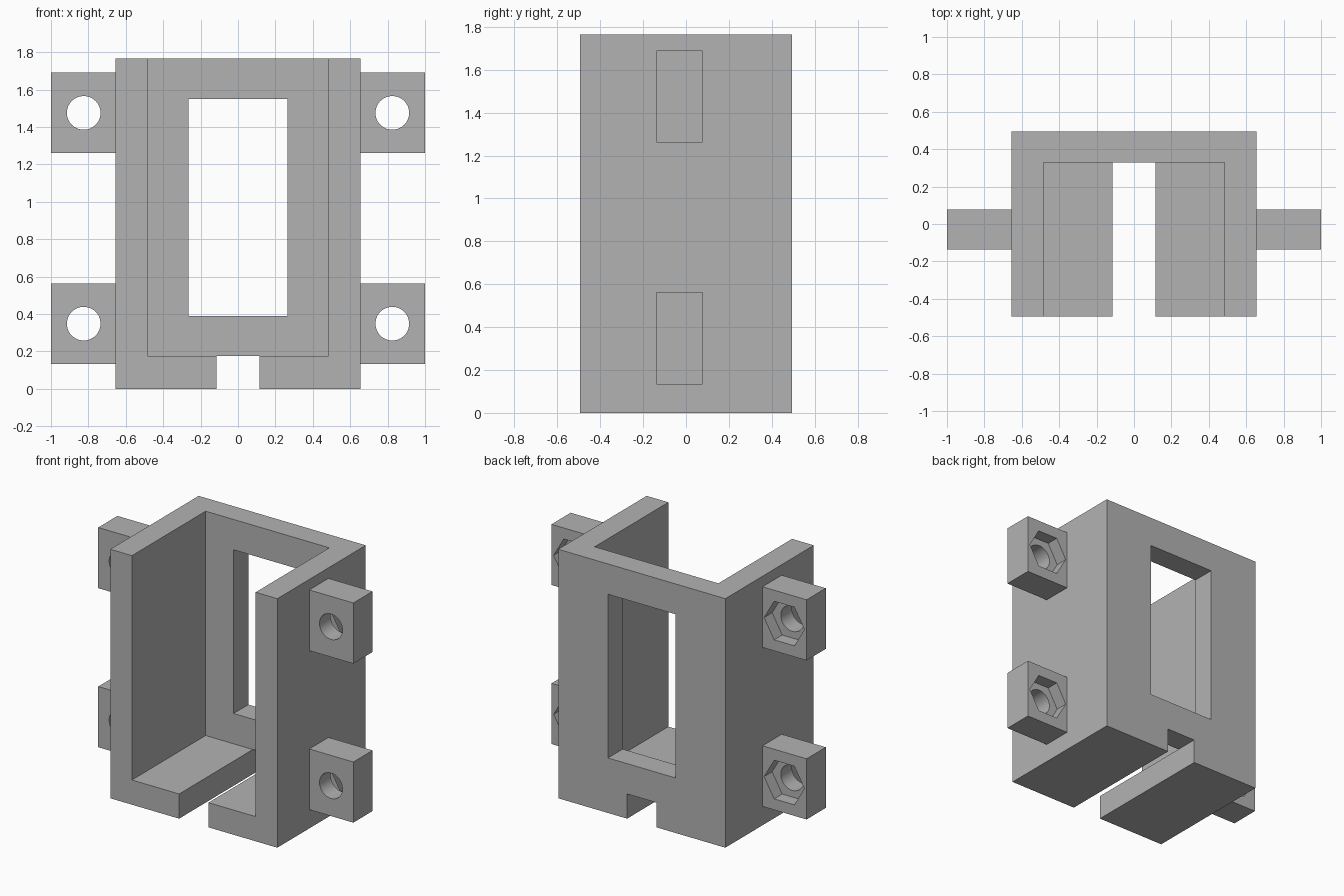
import bpy
import math

default = bpy.data.objects.get("Cube")
if default:
    bpy.data.objects.remove(default, do_unlink=True)

grey = bpy.data.materials.new("plain grey")
grey.use_nodes = True
colour = (0.45, 0.45, 0.45, 1)
grey.diffuse_color = colour
for node in grey.node_tree.nodes:
    if node.type == "BSDF_PRINCIPLED":
        node.inputs["Base Color"].default_value = colour


def box(name, x, y, z):
    """Box from (min, max) ranges on each axis."""
    centre = [(a + b) / 2 for a, b in (x, y, z)]
    bpy.ops.mesh.primitive_cube_add(size=1, location=centre)
    obj = bpy.context.object
    obj.name = name
    obj.scale = [b - a for a, b in (x, y, z)]
    bpy.ops.object.transform_apply(location=False, rotation=False, scale=True)
    obj.data.materials.append(grey)
    return obj


def prism(name, sides, radius, x, y, z):
    """Prism along y, with a corner pointing along x."""
    bpy.ops.mesh.primitive_cylinder_add(
        vertices=sides, radius=radius, depth=y[1] - y[0],
        location=(x, (y[0] + y[1]) / 2, z), rotation=(math.pi / 2, 0, 0))
    obj = bpy.context.object
    obj.name = name
    # Cylinder corners start on the vertical axis, so turn by a quarter
    obj.rotation_euler = (math.pi / 2, math.pi / 2, 0)
    obj.data.materials.append(grey)
    return obj


def cut(target, cutter):
    cutter.hide_render = True
    mod = target.modifiers.new("cut", "BOOLEAN")
    mod.operation = "DIFFERENCE"
    mod.solver = "EXACT"
    mod.object = cutter
    bpy.ops.object.select_all(action="DESELECT")
    target.select_set(True)
    bpy.context.view_layer.objects.active = target
    bpy.ops.object.modifier_apply(modifier=mod.name)
    bpy.data.objects.remove(cutter, do_unlink=True)


# Housing: open front and top, slotted floor, window in the back wall
housing = box("housing", (-0.655, 0.655), (-0.495, 0.495), (0, 1.765))
cut(housing, box("slot_cutter", (-0.115, 0.115), (-0.7, 0.7), (-0.2, 0.175)))
cut(housing, box("cavity_cutter", (-0.485, 0.485), (-0.7, 0.33), (0.175, 2)))
cut(housing, box("window_cutter", (-0.265, 0.265), (0.2, 0.7), (0.39, 1.55)))

# Mounting lugs: through hole with a hexagonal nut pocket at the back
for side, sign in (("left", 1), ("right", -1)):
    for level, z in (("lower", 0.348), ("upper", 1.475)):
        lug = box(f"{level}_{side}_lug", sorted((sign * 0.655, sign)),
                  (-0.137, 0.078), (z - 0.215, z + 0.215))
        cut(lug, prism("pocket_cutter", 6, 0.158, sign * 0.825, (-0.012, 0.3), z))
        cut(lug, prism("hole_cutter", 48, 0.09, sign * 0.825, (-0.3, 0.2), z))
        bpy.ops.object.shade_smooth_by_angle(angle=math.radians(30))
